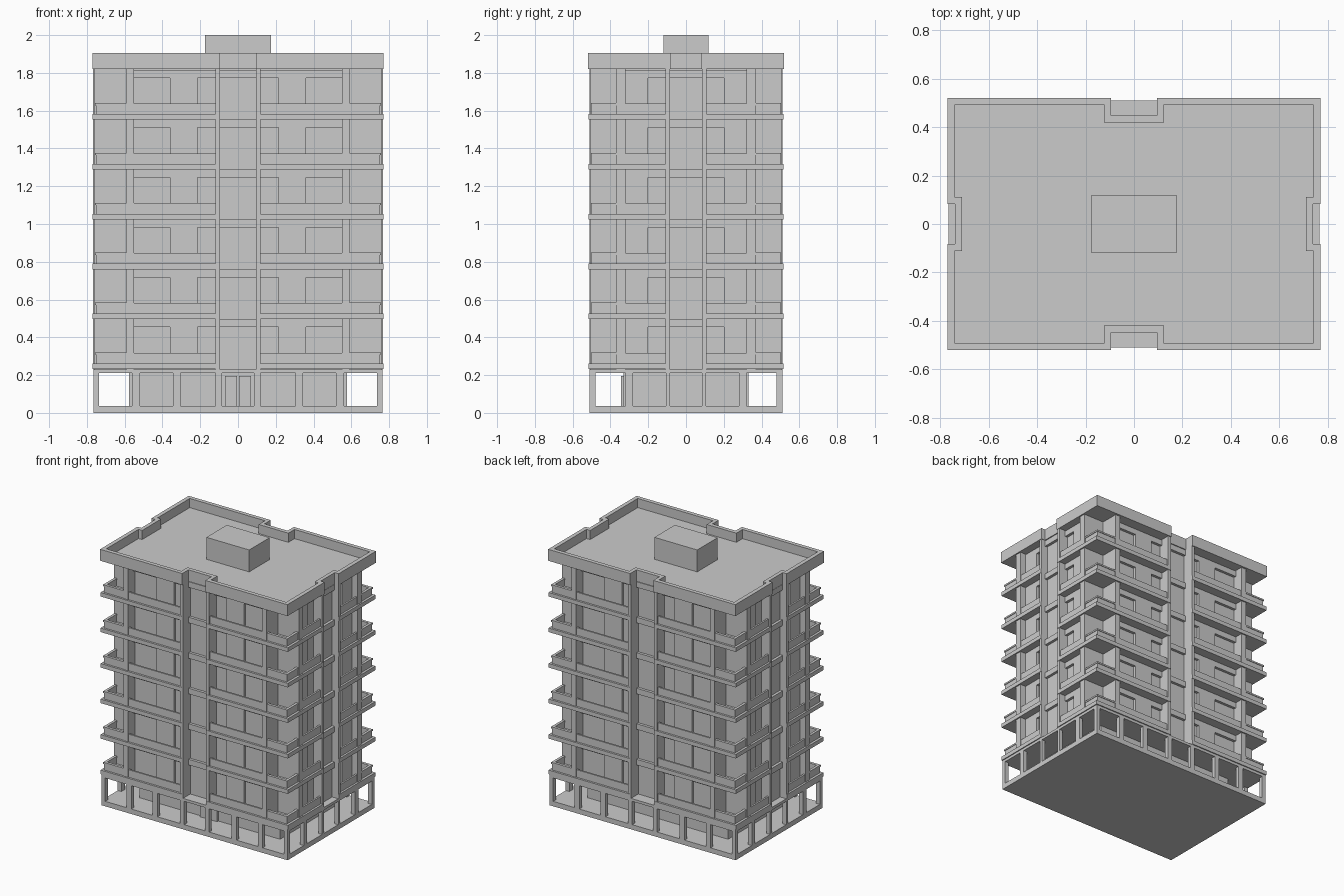
import bpy, bmesh

if "Cube" in bpy.data.objects:
    bpy.data.objects.remove(bpy.data.objects["Cube"])

# ---------- helpers ----------
def add_box(bm, x0, x1, y0, y1, z0, z1):
    v = [bm.verts.new((x, y, z)) for z in (z0, z1)
         for x, y in ((x0, y0), (x1, y0), (x1, y1), (x0, y1))]
    for f in ((3, 2, 1, 0), (4, 5, 6, 7), (0, 1, 5, 4),
              (1, 2, 6, 5), (2, 3, 7, 6), (3, 0, 4, 7)):
        bm.faces.new([v[i] for i in f])

def finish(name, bm):
    bmesh.ops.recalc_face_normals(bm, faces=bm.faces[:])
    me = bpy.data.meshes.new(name)
    bm.to_mesh(me)
    bm.free()
    ob = bpy.data.objects.new(name, me)
    bpy.context.collection.objects.link(ob)
    return ob

def boxes(name, items, mirror=True):
    """Boxes given for the +x +y quadrant, repeated in all four quadrants."""
    bm = bmesh.new()
    for x0, x1, y0, y1, z0, z1 in items:
        xs = [(x0, x1)] + ([(-x1, -x0)] if mirror and x0 != -x1 else [])
        ys = [(y0, y1)] + ([(-y1, -y0)] if mirror and y0 != -y1 else [])
        for a in xs:
            for b in ys:
                add_box(bm, *a, *b, z0, z1)
    return finish(name, bm)

def plan(X, Y, nx, ny, xi, yi):
    """Rectangle outline with a notch in the middle of every side."""
    q = [(nx, yi), (nx, Y), (X, Y), (X, ny), (xi, ny)]
    r = q[::-1]
    return (q + [(x, -y) for x, y in r] + [(-x, -y) for x, y in q]
            + [(-x, y) for x, y in r])

def add_prism(bm, pts, z0, z1):
    lo = [bm.verts.new((x, y, z0)) for x, y in pts]
    hi = [bm.verts.new((x, y, z1)) for x, y in pts]
    n = len(pts)
    bm.faces.new(lo[::-1])
    bm.faces.new(hi)
    for i in range(n):
        j = (i + 1) % n
        bm.faces.new((lo[i], lo[j], hi[j], hi[i]))

def add_ring(bm, outer, inner, z0, z1):
    L = [[bm.verts.new((x, y, z)) for x, y in p]
         for p, z in ((outer, z0), (outer, z1), (inner, z1), (inner, z0))]
    n = len(outer)
    for a in range(4):
        A, B = L[a], L[(a + 1) % 4]
        for i in range(n):
            j = (i + 1) % n
            bm.faces.new((A[i], A[j], B[j], B[i]))

FLOORS = [0.262 + 0.264 * k for k in range(6)]
SLAB = 0.03
TOP = 1.82

# ---------- ground floor ----------
boxes("ground_floor_slab", [(-.765, .765, -.51, .51, 0, .037)])
boxes("ground_ceiling", [(-.765, .765, -.51, .51, .21, .23)])
posts = [(a, b, .48, .51, .037, .21) for a, b in
         ((.085, .12), (.305, .345), (.52, .56), (.735, .765))]
posts += [(.735, .765, a, b, .037, .21) for a, b in
          ((.085, .105), (.28, .32))]
boxes("ground_posts", posts)
boxes("ground_core", [(-.577, .577, -.33, .33, .037, .21)])
boxes("entrance_doors", [(.004, .07, -.345, -.33, .037, .195),
                         (-.07, -.004, -.345, -.33, .037, .195)], mirror=False)

# ---------- upper core ----------
boxes("upper_core", [(-.57, .57, -.425, .425, .23, TOP),
                     (-.695, .695, -.345, .345, .23, TOP),
                     (-.715, .715, -.09, .09, .23, TOP)])

# ---------- floor slabs ----------
bm = bmesh.new()
for z in FLOORS:
    add_prism(bm, plan(.77, .515, .097, .087, .69, .42), z - SLAB, z)
finish("balcony_slabs", bm)

# ---------- piers and pilasters ----------
boxes("piers", [(.55, .59, .33, .505, .23, TOP),
                (.56, .76, .32, .37, .23, TOP)])
boxes("bay_pilasters", [(.095, .12, .42, .512, .23, TOP),
                        (.69, .767, .085, .108, .23, TOP)])

# ---------- repeated facade parts ----------
walls, bands, mid_rails, corner_rails = [], [], [], []
for z in FLOORS:
    ceil, head = z + .264 - SLAB, z + .192
    top = min(ceil, TOP)
    # wall panels leaving recessed windows
    walls += [(.215, .36, .42, .445, z, top), (.12, .55, .42, .445, head, top),
              (.69, .715, .2, .32, z, top), (.69, .715, .108, .2, head, top)]
    # bands between windows in the central bays
    bands += [(-.095, .095, .42, .445, head, top),
              (.7, .735, -.085, .085, head, top)]
    # low balcony fronts
    r = z + .056
    mid_rails += [(.12, .55, .487, .5, z, r), (.742, .755, .108, .32, z, r)]
    corner_rails += [(.59, .752, .488, .5, z, r), (.74, .752, .37, .488, z, r),
                     (.59, .756, .484, .504, r - .01, r + .002),
                     (.736, .756, .37, .484, r - .01, r + .002)]
boxes("wall_panels", walls)
boxes("bay_bands", bands)
boxes("middle_balcony_fronts", mid_rails)
boxes("corner_balcony_fronts", corner_rails)

# ---------- roof ----------
outer = plan(.77, .52, .095, .082, .738, .447)
inner = plan(.74, .49, .122, .112, .71, .417)
bm = bmesh.new()
add_ring(bm, outer, inner, TOP, 1.905)
finish("roof_parapet", bm)
bm = bmesh.new()
add_prism(bm, plan(.745, .495, .12, .11, .715, .422), TOP, 1.837)
finish("roof_deck", bm)
boxes("roof_hut", [(-.176, .176, -.12, .12, 1.837, 2.0)])
